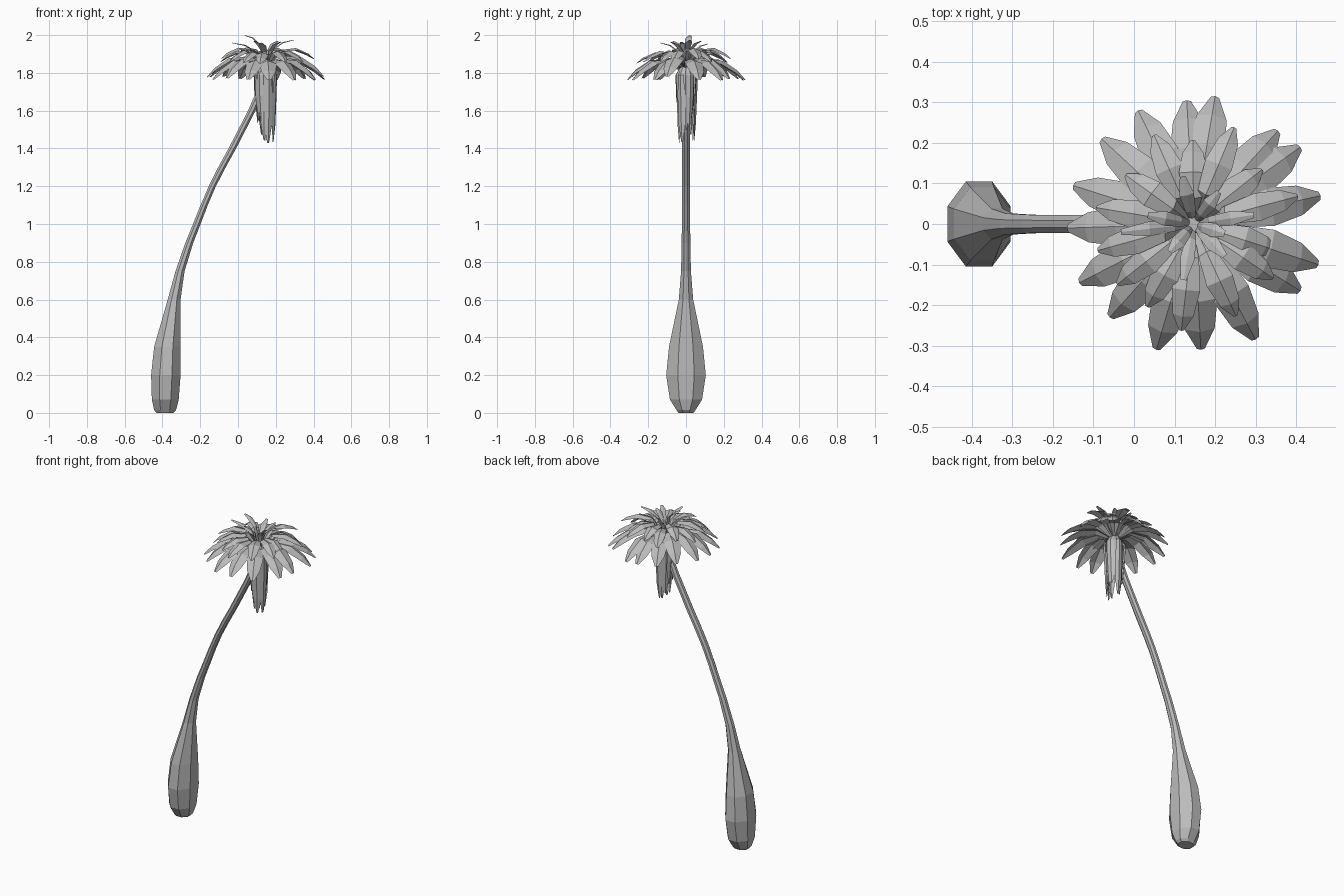
import bpy, bmesh, math, random
from mathutils import Vector

random.seed(4)
CX = 0.147  # crown centre

# The whole model is one plain grey
grey = bpy.data.materials.new("plain_grey")
grey.diffuse_color = (0.5, 0.5, 0.5, 1)


def finish(bm, name):
    me = bpy.data.meshes.new(name)
    bm.to_mesh(me)
    bm.free()
    me.materials.append(grey)
    ob = bpy.data.objects.new(name, me)
    bpy.context.collection.objects.link(ob)


# Trunk: eight-sided rings (centre x, z, half width in x, half width in y)
rings = [(-0.387, 0.0, 0.045, 0.04), (-0.386, 0.015, 0.058, 0.05), (-0.385, 0.07, 0.071, 0.085),
         (-0.382, 0.2, 0.078, 0.105), (-0.374, 0.35, 0.07, 0.09),
         (-0.338, 0.6, 0.034, 0.038), (-0.307, 0.75, 0.024, 0.026), (-0.258, 0.9, 0.021, 0.023),
         (-0.218, 1.0, 0.02, 0.022), (-0.179, 1.1, 0.019, 0.022), (-0.136, 1.2, 0.019, 0.022),
         (-0.085, 1.3, 0.02, 0.022), (-0.03, 1.4, 0.02, 0.022), (0.073, 1.6, 0.02, 0.021),
         (0.125, 1.72, 0.02, 0.021), (0.15, 1.86, 0.02, 0.02)]
bm = bmesh.new()
loops = []
for cx, z, hx, hy in rings:
    k = 1 / math.cos(math.pi / 8)
    loops.append([bm.verts.new((cx + hx * k * math.cos(a), hy * k * math.sin(a), z))
                  for a in (math.pi / 8 + i * math.pi / 4 for i in range(8))])
for a, b in zip(loops, loops[1:]):
    for i in range(8):
        j = (i + 1) % 8
        bm.faces.new((a[i], a[j], b[j], b[i]))
bm.faces.new(loops[0][::-1])
bm.faces.new(loops[-1])
finish(bm, "trunk")


def leaf(bm, az, path, widths, fold):
    """Leaf creased along the midrib; path is (radius, z) from root to tip."""
    out = Vector((math.cos(az), math.sin(az), 0))
    side = Vector((-out.y, out.x, 0))
    rows = []
    for i, ((r, z), w) in enumerate(zip(path, widths)):
        p, q = path[max(i - 1, 0)], path[min(i + 1, len(path) - 1)]
        t = (out * (q[0] - p[0]) + Vector((0, 0, q[1] - p[1]))).normalized()
        up = t.cross(side)
        c = Vector((CX, 0, z)) + out * r
        rows.append([bm.verts.new(v) for v in
                     (c + side * w - up * w * fold, c, c - side * w - up * w * fold)])
    for a, b in zip(rows, rows[1:]):
        for k in (0, 1):
            bm.faces.new((a[k], b[k], b[k + 1], a[k + 1]))


# Outer fronds, aimed at the tips seen from above
tips = [(0.46, 0.07), (0.41, 0.19), (0.355, 0.23), (0.2, 0.315), (0.13, 0.305), (0.01, 0.28),
        (-0.08, 0.21), (-0.15, 0.095), (-0.165, -0.01), (-0.135, -0.145), (-0.06, -0.23),
        (0.055, -0.31), (0.165, -0.31), (0.3, -0.285), (0.41, -0.165), (0.455, -0.1)]
bm = bmesh.new()
for x, y in tips:
    R = math.hypot(x - CX, y)
    d = random.uniform(-0.012, 0.012)
    leaf(bm, math.atan2(y, x - CX),
         [(0.01, 1.82), (0.33 * R, 1.88 + d), (0.62 * R, 1.872 + d), (0.86 * R, 1.822 + d), (R, 1.772 + d)],
         [0.008, 0.033, 0.048, 0.037, 0.01], 0.35)
finish(bm, "outer_leaves")

# Middle fronds: shorter and higher
bm = bmesh.new()
for i in range(14):
    R = random.uniform(0.2, 0.28)
    d = random.uniform(-0.015, 0.015)
    leaf(bm, 0.2 + i * math.tau / 14 + random.uniform(-0.1, 0.1),
         [(0.008, 1.83), (0.3 * R, 1.912 + d), (0.62 * R, 1.922 + d), (0.87 * R, 1.893 + d), (R, 1.865 + d)],
         [0.006, 0.023, 0.035, 0.026, 0.006], 0.35)
finish(bm, "middle_leaves")

# Young upright leaves; one of them reaches the full height
bm = bmesh.new()
for az, R, z in ((2.95, 0.115, 2.0), (0.15, 0.15, 1.975), (3.25, 0.18, 1.96), (-0.8, 0.11, 1.965),
                 (0.9, 0.1, 1.97), (1.8, 0.12, 1.955), (-1.75, 0.14, 1.96), (4.0, 0.09, 1.97),
                 (-0.3, 0.08, 1.965)):
    leaf(bm, az, [(0.004, 1.83), (0.25 * R, z - 0.05), (0.6 * R, z - 0.012), (R, z)],
         [0.005, 0.013, 0.018, 0.007], 0.3)
finish(bm, "young_leaves")

# Skirt of dry leaves hanging around the top of the trunk
bm = bmesh.new()
for i in range(14):
    b = random.uniform(1.41, 1.55)
    s = random.uniform(0.8, 1.15)
    leaf(bm, i * math.tau / 14 + random.uniform(-0.12, 0.12),
         [(0.015, 1.86), (0.06 * s, 1.79), (0.056 * s, 1.68), (0.05 * s, b + 0.09), (0.042 * s, b)],
         [0.008, 0.016, 0.023, 0.02, 0.005], 0.35)
finish(bm, "dry_leaf_skirt")
